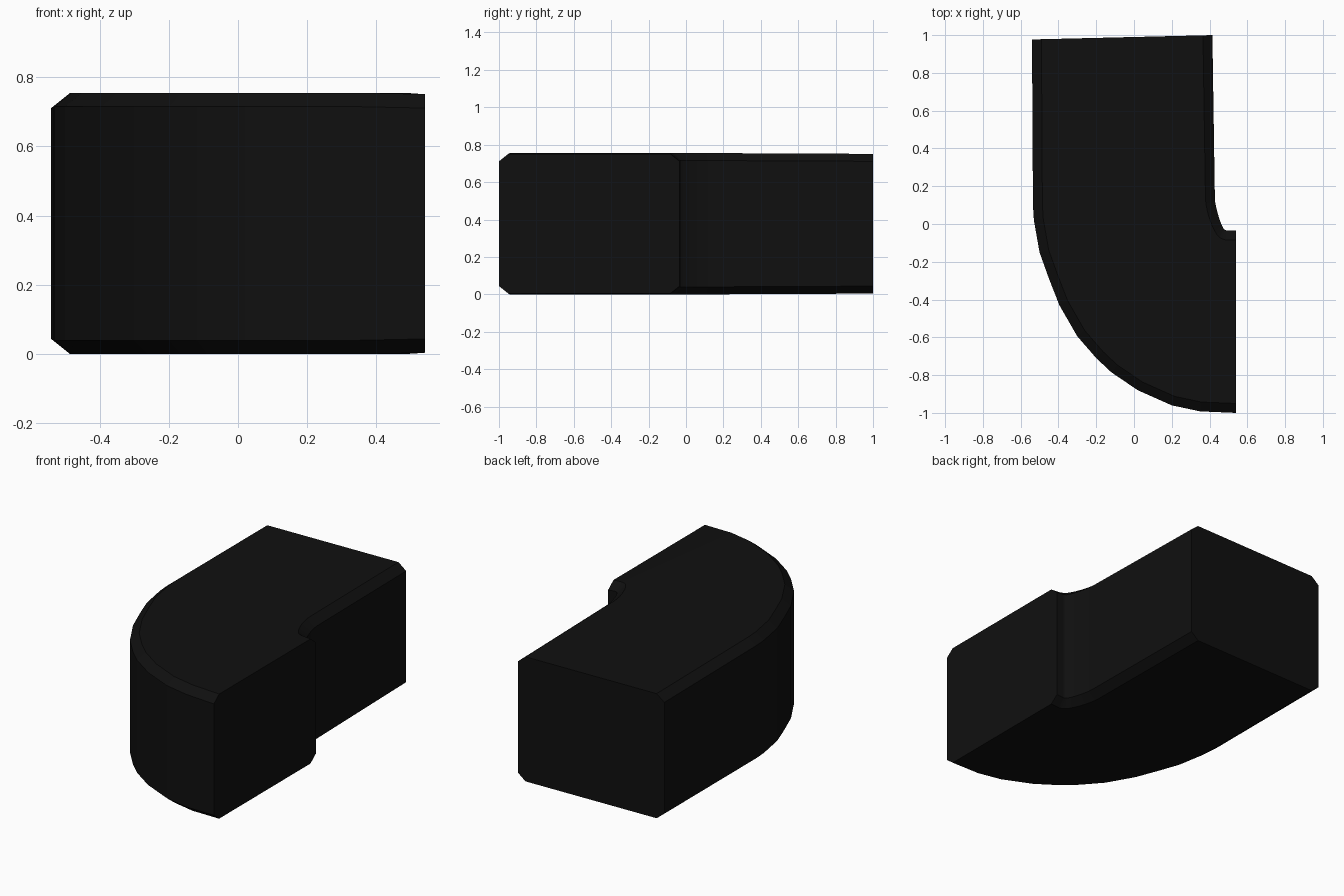
import bpy, bmesh
from mathutils import Vector

if "Cube" in bpy.data.objects:
    bpy.data.objects.remove(bpy.data.objects["Cube"])

# Matching stations along the bend: outer wall point, inner wall point
OUTER = [(-.54, .977), (-.535, .10), (-.53, .02), (-.50, -.15), (-.45, -.29),
         (-.395, -.43), (-.30, -.595), (-.20, -.71), (-.12, -.785),
         (.02, -.88), (.20, -.96), (.35, -.992), (.54, -1.0)]
INNER = [(.415, 1.0), (.428, .15), (.43, .115), (.436, .085), (.442, .06),
         (.448, .04), (.456, .015), (.464, -.005), (.47, -.017),
         (.475, -.026), (.482, -.031), (.49, -.034), (.54, -.034)]
BEVEL_IN, BEVEL_UP, MID = .05, .04, .3775


def section(bm, i):
    """Rectangular cross-section with four chamfered corners."""
    o, n = Vector(OUTER[i]), Vector(INNER[i])
    d = (n - o).normalized() * BEVEL_IN
    half = .3735 if i in (0, len(OUTER) - 1) else .3775
    side = half - BEVEL_UP
    ring = [(o, -side), (o, side), (o + d, half), (n - d, half),
            (n, side), (n, -side), (n - d, -half), (o + d, -half)]
    return [bm.verts.new((p.x, p.y, MID + z)) for p, z in ring]


# Solid elbow: sweep the section through the bend and cap both ends
bm = bmesh.new()
rings = [section(bm, i) for i in range(len(OUTER))]
for a, b in zip(rings, rings[1:]):
    for k in range(8):
        m = (k + 1) % 8
        bm.faces.new((a[k], a[m], b[m], b[k]))
bm.faces.new(rings[0])
bm.faces.new(rings[-1][::-1])
bmesh.ops.recalc_face_normals(bm, faces=bm.faces)
mesh = bpy.data.meshes.new("elbow_block")
bm.to_mesh(mesh)
bm.free()
elbow = bpy.data.objects.new("elbow_block", mesh)
bpy.context.collection.objects.link(elbow)

# Near-black finish
black = bpy.data.materials.new("black_rubber")
black.diffuse_color = (.005, .005, .005, 1)
black.use_nodes = True
black.node_tree.nodes["Principled BSDF"].inputs["Base Color"].default_value = black.diffuse_color
mesh.materials.append(black)
